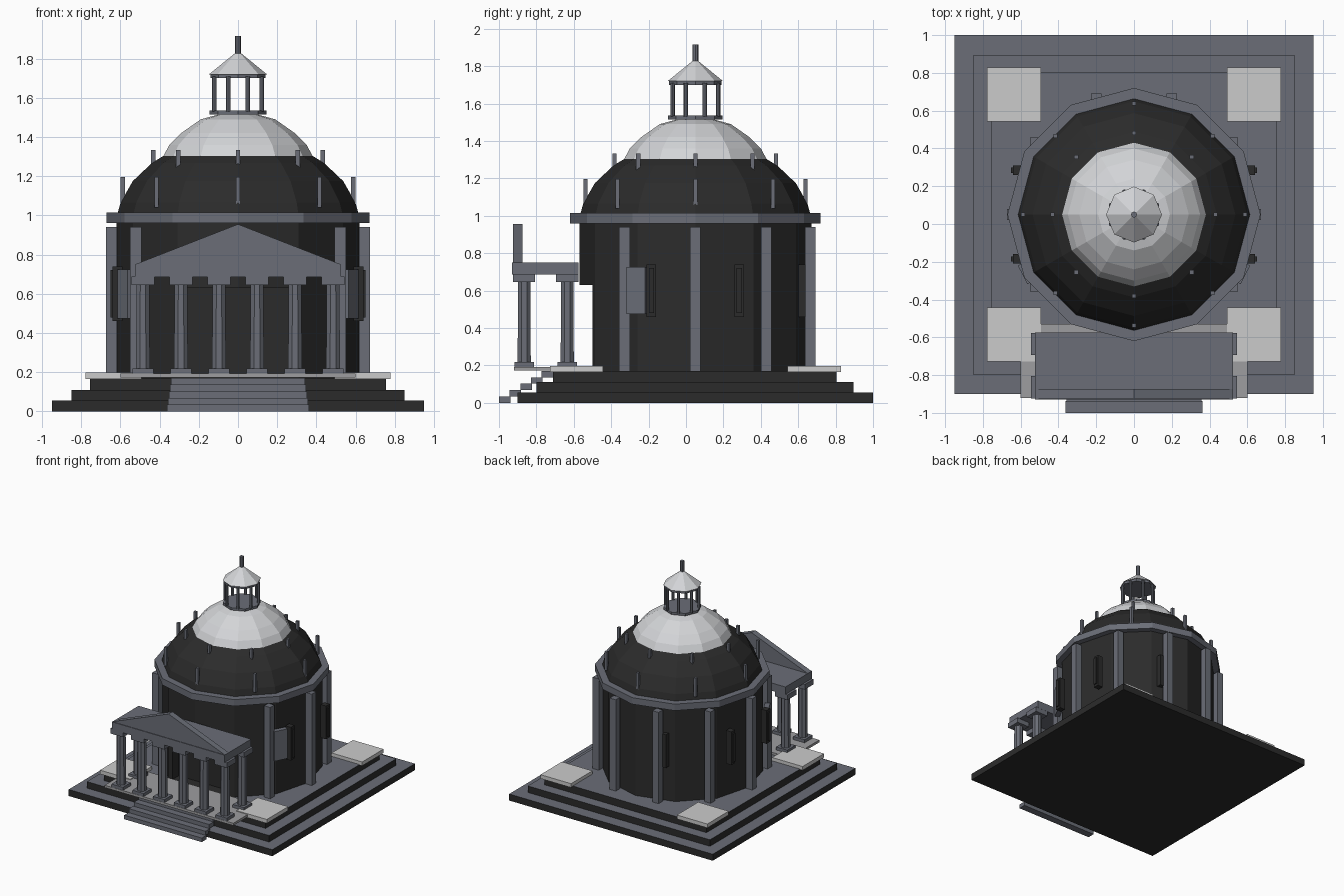
import bpy, bmesh, math
from mathutils import Matrix

if "Cube" in bpy.data.objects:
    bpy.data.objects.remove(bpy.data.objects["Cube"])

CY = 0.05  # centre of the rotunda along y


def material(name, rgb):
    m = bpy.data.materials.new(name)
    m.use_nodes = True
    m.diffuse_color = (*rgb, 1)
    bsdf = next(n for n in m.node_tree.nodes if n.type == 'BSDF_PRINCIPLED')
    bsdf.inputs["Base Color"].default_value = (*rgb, 1)
    return m


slate = material("slate grey", (0.145, 0.155, 0.185))
dark = material("charcoal", (0.024, 0.024, 0.024))
pale = material("pale dome", (0.65, 0.66, 0.68))
paving = material("paving white", (0.60, 0.60, 0.60))
floor_grey = material("floor grey", (0.34, 0.34, 0.35))


def finish(name, bm, *mats):
    bmesh.ops.recalc_face_normals(bm, faces=bm.faces)
    mesh = bpy.data.meshes.new(name)
    bm.to_mesh(mesh)
    bm.free()
    for m in mats:
        mesh.materials.append(m)
    ob = bpy.data.objects.new(name, mesh)
    bpy.context.collection.objects.link(ob)
    return ob


def box(name, x, y, z, *mats, turn=0):
    """Box from (low, high) ranges, turned about its own vertical axis."""
    bm = bmesh.new()
    size = [r[1] - r[0] for r in (x, y, z)]
    mid = [(r[0] + r[1]) / 2 for r in (x, y, z)]
    bmesh.ops.create_cube(bm, size=1, matrix=Matrix.Translation(mid)
                          @ Matrix.Rotation(turn, 4, 'Z') @ Matrix.Diagonal((*size, 1)))
    return finish(name, bm, *mats)


def block(name, x, y, z, wx, wy, mat, turn=0):
    return box(name, (x - wx / 2, x + wx / 2), (y - wy / 2, y + wy / 2), z, mat, turn=turn)


def lathe(name, profile, sides, mat, x=0, y=CY, start=0):
    """Flat sided solid of revolution from (radius, height) points."""
    bm = bmesh.new()
    rings = []
    for r, z in profile:
        rings.append([bm.verts.new((x + r * math.cos(start + math.tau * i / sides),
                                    y + r * math.sin(start + math.tau * i / sides), z))
                      for i in range(sides)])
    for a, b in zip(rings, rings[1:]):
        for i in range(sides):
            j = (i + 1) % sides
            bm.faces.new((a[i], a[j], b[j], b[i]))
    bm.faces.new(rings[0])
    bm.faces.new(rings[-1])
    bmesh.ops.remove_doubles(bm, verts=bm.verts, dist=1e-5)
    return finish(name, bm, mat)


def around(count, radius, offset=0):
    for i in range(count):
        a = offset + math.tau * i / count
        yield a, radius * math.cos(a), CY + radius * math.sin(a)


# Stepped base: charcoal sides, slate tops
tiers = [(0.95, -0.90, 1.0, 0, 0.055), (0.85, -0.80, 0.895, 0.055, 0.11),
         (0.755, -0.71, 0.805, 0.11, 0.17)]
for i, (w, y0, y1, z0, z1) in enumerate(tiers):
    tier = box(f"base_tier_{i + 1}", (-w, w), (y0, y1), (z0, z1), dark, slate)
    for f in tier.data.polygons:
        f.material_index = int(f.normal.z > 0.5)

# Corner paving slabs
for sx in (-1, 1):
    for sy in (-1, 1):
        block("corner_slab", sx * 0.636, CY + sy * 0.635, (0.165, 0.198), 0.285, 0.285, paving)

# Front stairs
for i in range(5):
    w = 0.362 - 0.005 * i
    y = -1 + 0.057 * i
    box("stair", (-w, w), (y, y + 0.062), (0.034 * i, 0.034 * (i + 1)), slate)

# Drum with a doorway recess
drum = lathe("drum", [(0.62, 0.165), (0.62, 0.98)], 12, dark)
cutter = box("doorway_cutter", (-0.26, 0.26), (-0.8, -0.42), (0.172, 0.63), dark)
cutter.hide_render = True
cut = drum.modifiers.new("doorway", 'BOOLEAN')
cut.operation = 'DIFFERENCE'
cut.solver = 'EXACT'
cut.object = cutter
bpy.context.view_layer.objects.active = drum
bpy.ops.object.modifier_apply(modifier=cut.name)
bpy.data.objects.remove(cutter)

# Pilasters, leaving the doorway clear
for a, x, y in around(10, 0.645):
    if y > -0.5:
        block("pilaster", x, y, (0.17, 0.94), 0.057, 0.057, slate)

# Windows, with slate panels beside the front pair
for sx in (-1, 1):
    for sy in (-1, 1):
        block("side_window_frame", sx * 0.615, CY + sy * 0.235, (0.46, 0.74), 0.05, 0.05, dark)
        block("side_window_pane", sx * 0.635, CY + sy * 0.235, (0.48, 0.72), 0.03, 0.028, dark)
    block("back_window_frame", sx * 0.235, CY + 0.565, (0.46, 0.74), 0.05, 0.05, dark)
    block("wall_panel", sx * 0.572, CY - 0.31, (0.475, 0.725), 0.04, 0.11, slate,
          turn=-sx * math.radians(27))

# Cornice and the two dome stages
lathe("cornice", [(0.67, 0.96), (0.67, 1.015)], 12, slate)
arc = [math.radians(d) for d in (8, 15, 30, 45, 55)]
lathe("lower_dome", [(0.62 * math.cos(a), 0.95 + 0.45 * math.sin(a)) for a in arc], 12, dark)
lathe("upper_dome", [(0.385, 1.295), (0.35, 1.36), (0.29, 1.42), (0.19, 1.49),
                     (0.10, 1.515), (0, 1.52)], 12, pale)

# Small posts on the lower dome
for radius, z in ((0.588, (1.04, 1.197)), (0.432, (1.24, 1.333))):
    for a, x, y in around(8, radius):
        block("dome_post", x, y, z, 0.022, 0.022, slate)

# Lantern
lathe("lantern_base", [(0.145, 1.515), (0.145, 1.535)], 8, slate)
for a, x, y in around(8, 0.132, math.pi / 8):
    lathe("lantern_column", [(0.012, 1.53), (0.012, 1.71)], 8, slate, x, y)
lathe("lantern_ring", [(0.14, 1.70), (0.14, 1.722)], 8, slate)
lathe("lantern_roof", [(0.148, 1.72), (0, 1.84)], 8, pale)
lathe("finial", [(0.016, 1.825), (0.016, 1.915)], 8, slate)

# Portico floor and columns
box("portico_floor", (-0.6, 0.6), (-0.92, -0.53), (0.172, 0.192), floor_grey)
spots = [(-0.485 + 0.194 * i, -0.865) for i in range(6)] + [(-0.485, -0.635), (0.485, -0.635)]
for x, y in spots:
    block("column_base", x, y, (0.19, 0.218), 0.106, 0.106, slate)
    lathe("column_shaft", [(0.038, 0.215), (0.036, 0.65)], 8, slate, x, y, math.pi / 8)
    block("column_capital", x, y, (0.645, 0.688), 0.118, 0.118, slate)

# Entablature and pediment
box("entablature", (-0.525, 0.525), (-0.93, -0.575), (0.685, 0.75), slate)
bm = bmesh.new()
front = bm.faces.new([bm.verts.new((x, -0.925, z))
                      for x, z in ((-0.525, 0.75), (0.525, 0.75), (0, 0.955))])
moved = bmesh.ops.extrude_face_region(bm, geom=[front])["geom"]
bmesh.ops.translate(bm, vec=(0, 0.052, 0),
                    verts=[v for v in moved if isinstance(v, bmesh.types.BMVert)])
if not front.is_valid or len(bm.faces) < 5:
    bm.faces.new([v for v in bm.verts if v.co.y < -0.9])
finish("pediment", bm, slate)
